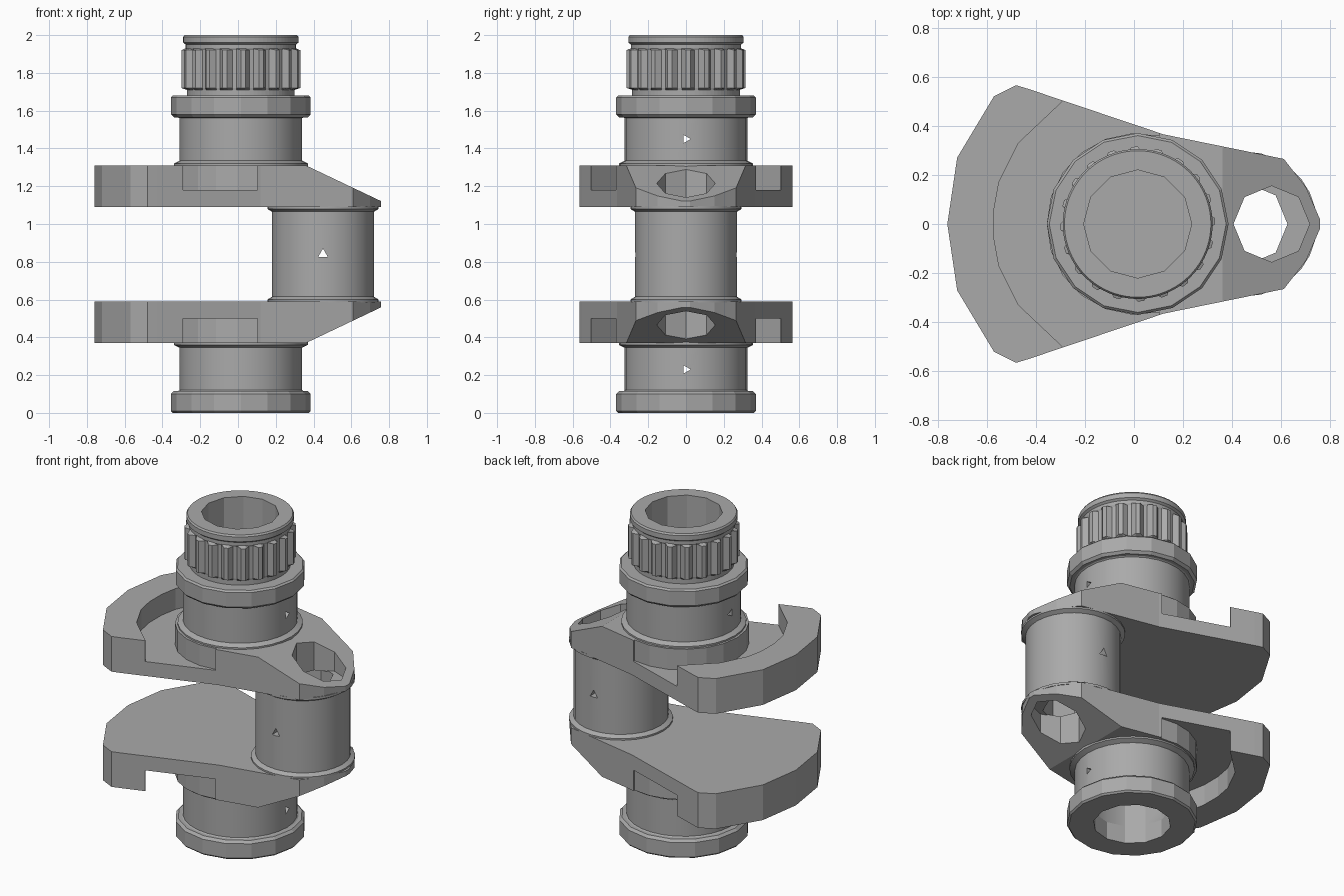
import bpy, bmesh, math
from mathutils import Matrix

if "Cube" in bpy.data.objects:
    bpy.data.objects.remove(bpy.data.objects["Cube"])

CX, PIN_X, MID = 0.015, 0.45, 0.84   # main axis, pin axis, mirror height

steel = bpy.data.materials.new("steel grey")
steel.diffuse_color = (0.4, 0.4, 0.4, 1)
steel.use_nodes = True
steel.node_tree.nodes["Principled BSDF"].inputs["Base Color"].default_value = steel.diffuse_color


def finish(bm, name):
    bmesh.ops.recalc_face_normals(bm, faces=bm.faces)
    me = bpy.data.meshes.new(name)
    bm.to_mesh(me)
    bm.free()
    ob = bpy.data.objects.new(name, me)
    bpy.context.collection.objects.link(ob)
    me.materials.append(steel)
    return ob


def lathe(name, profile, cx, seg=28, shape=None):
    """Solid of revolution; shape(i, r, z) may vary the radius around a ring."""
    bm = bmesh.new()
    rings = []
    for r, z in profile:
        ring = []
        for i in range(seg):
            a = 2 * math.pi * i / seg
            rr = shape(i, r, z) if shape else r
            ring.append(bm.verts.new((cx + rr * math.cos(a), rr * math.sin(a), z)))
        rings.append(ring)
    for lo, hi in zip(rings, rings[1:]):
        for i in range(seg):
            j = (i + 1) % seg
            bm.faces.new((lo[i], lo[j], hi[j], hi[i]))
    bm.faces.new(rings[0][::-1])
    bm.faces.new(rings[-1])
    return finish(bm, name)


def prism(name, pts, z0, z1):
    bm = bmesh.new()
    face = bm.faces.new([bm.verts.new((x, y, z0)) for x, y in pts])
    top = bmesh.ops.extrude_face_region(bm, geom=[face])["geom"]
    for v in top:
        if isinstance(v, bmesh.types.BMVert):
            v.co.z = z1
    return finish(bm, name)


def rod(axis, centre, r, length, seg):
    """Cutter cylinder along x, y or z."""
    turn = {"x": Matrix.Rotation(math.pi / 2, 4, "Y"),
            "y": Matrix.Rotation(math.pi / 2, 4, "X"),
            "z": Matrix.Identity(4)}[axis]
    bm = bmesh.new()
    bmesh.ops.create_cone(bm, cap_ends=True, segments=seg, radius1=r, radius2=r,
                          depth=length, matrix=Matrix.Translation(centre) @ turn)
    return finish(bm, "cutter")


def cut(ob, *cutters):
    for c in cutters:
        c.hide_render = True
        m = ob.modifiers.new("cut", "BOOLEAN")
        m.operation, m.solver, m.object = "DIFFERENCE", "EXACT", c
    dg = bpy.context.evaluated_depsgraph_get()
    me = bpy.data.meshes.new_from_object(ob.evaluated_get(dg))
    ob.modifiers.clear()
    ob.data = me
    for c in cutters:
        bpy.data.objects.remove(c)
    return ob


def mirrored(ob, name):
    me = ob.data.copy()
    me.transform(Matrix.Translation((0, 0, 2 * MID)) @ Matrix.Scale(-1, 4, (0, 0, 1)))
    me.flip_normals()
    new = bpy.data.objects.new(name, me)
    bpy.context.collection.objects.link(new)
    return new


# Crank web: counterweight, boss and arm in one outline
half = [(-0.76, 0.0), (-0.72, 0.27), (-0.57, 0.52), (-0.48, 0.565), (-0.43, 0.55),
        (0.12, 0.365), (0.61, 0.265), (0.70, 0.15), (0.757, 0.02)]
outline = half + [(x, -y) for x, y in half[::-1] if y > 0]
web = prism("upper_web", outline, 1.09, 1.31)

# Sloping outer face of the arm
bm = bmesh.new()
bm.from_mesh(web.data)
res = bmesh.ops.bisect_plane(bm, geom=bm.verts[:] + bm.edges[:] + bm.faces[:],
                             plane_co=(0.36, 0, 1.31), plane_no=(0.19, 0, 0.40),
                             clear_outer=True)
bmesh.ops.holes_fill(bm, edges=[e for e in bm.edges if e.is_boundary])
bmesh.ops.recalc_face_normals(bm, faces=bm.faces)
bm.to_mesh(web.data)
bm.free()

# Recess between counterweight rim and boss, open at both sides
rim = [(-0.29, 0.5), (-0.47, 0.33), (-0.55, 0.17), (-0.57, 0.06)]
pocket = [(0.10, 0.75), (-0.29, 0.75)] + rim + [(x, -y) for x, y in rim[::-1]]
pocket += [(-0.29, -0.75), (0.10, -0.75)]
for i in range(13):
    a = math.radians(-76 - i * 208 / 12)
    pocket.append((CX + 0.37 * math.cos(a), 0.37 * math.sin(a)))
cut(web, prism("cutter", pocket, 1.18, 1.4),
    rod("z", (0.56, 0, 1.2), 0.155, 0.5, 8))
lower_web = mirrored(web, "lower_web")

# Main journal with fillet collar and end flange, blind bore and oil holes
journal = lathe("upper_journal",
                [(0.355, 1.30), (0.355, 1.32), (0.325, 1.335), (0.325, 1.56),
                 (0.34, 1.57)], CX)
cut(journal, rod("z", (CX, 0, 1.62), 0.22, 0.6, 12),
    rod("x", (CX, 0, 1.45), 0.025, 1, 3))
flange = lathe("upper_flange", [(0.355, 1.565), (0.37, 1.58), (0.37, 1.67), (0.36, 1.68)],
               CX, 16)
cut(flange, rod("z", (CX, 0, 1.62), 0.22, 0.6, 12))
lower_journal = mirrored(journal, "lower_journal")
lower_flange = mirrored(flange, "lower_flange")

# Splined snout
def spline(i, r, z):
    return r - 0.028 if 1.715 < z < 1.925 and i % 4 in (2, 3) else r

snout = lathe("splined_snout",
              [(0.285, 1.67), (0.285, 1.71), (0.315, 1.72), (0.315, 1.92), (0.292, 1.93),
               (0.292, 1.95), (0.305, 1.96), (0.305, 1.99), (0.298, 2.0)], CX, 80, spline)
cut(snout, rod("z", (CX, 0, 1.8), 0.22, 0.6, 12))

# Crank pin with end fillets, hollow core and cross-drilled oil hole
pin = lathe("crank_pin",
            [(0.295, 0.585), (0.295, 0.60), (0.27, 0.615), (0.27, 1.065),
             (0.295, 1.08), (0.295, 1.095)], PIN_X)
cut(pin, rod("z", (0.46, 0, MID), 0.165, 0.8, 8),
    rod("y", (PIN_X, 0, MID), 0.03, 1, 3))

# Smooth the turned parts, keep edges sharp
bpy.ops.object.select_all(action="DESELECT")
for ob in (journal, lower_journal, pin):
    ob.select_set(True)
bpy.context.view_layer.objects.active = pin
bpy.ops.object.shade_smooth_by_angle(angle=math.radians(30))
